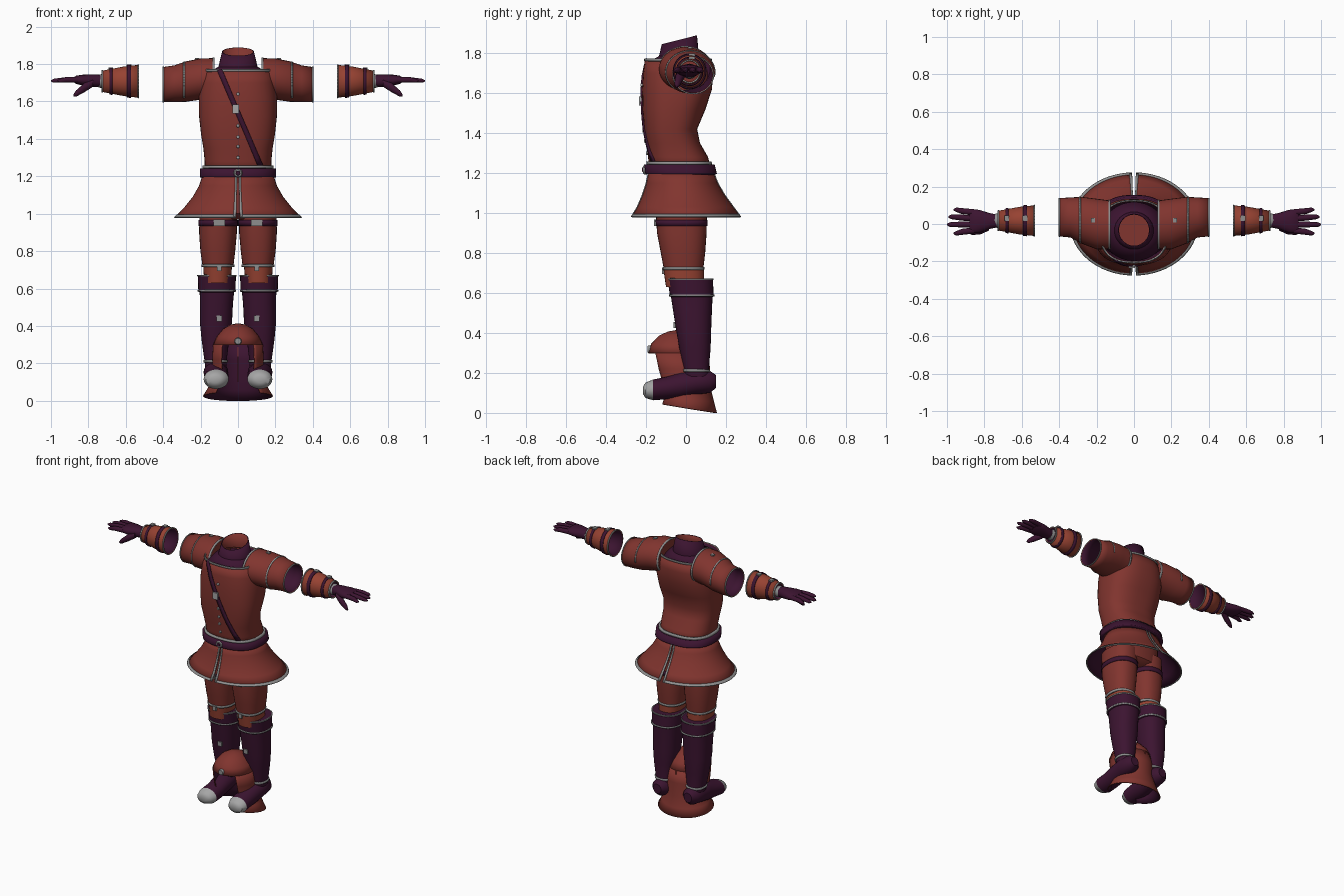
import bpy, math

if "Cube" in bpy.data.objects:
    bpy.data.objects.remove(bpy.data.objects["Cube"])

# ---------- colours ----------
def material(name, rgb):
    m = bpy.data.materials.new(name)
    m.diffuse_color = (*rgb, 1)
    m.use_nodes = True
    m.node_tree.nodes["Principled BSDF"].inputs["Base Color"].default_value = m.diffuse_color
    return m

RED = material("tunic red", (0.22, 0.035, 0.028))
ORANGE = material("bright red", (0.31, 0.055, 0.032))
PURPLE = material("dark purple", (0.045, 0.007, 0.03))
GREY = material("trim grey", (0.27, 0.27, 0.27))
PALE = material("metal grey", (0.38, 0.38, 0.38))

# ---------- helpers ----------
def make(name, verts, faces, mats, mirror=False, thick=0):
    me = bpy.data.meshes.new(name)
    me.from_pydata(verts, [], faces)
    for m in mats:
        me.materials.append(m)
    ob = bpy.data.objects.new(name, me)
    bpy.context.collection.objects.link(ob)
    bpy.ops.object.select_all(action='DESELECT')
    ob.select_set(True)
    bpy.context.view_layer.objects.active = ob
    bpy.ops.object.shade_smooth_by_angle(angle=math.radians(45))
    if thick:
        s = ob.modifiers.new("thickness", 'SOLIDIFY')
        s.thickness, s.offset, s.material_offset = thick, -1, len(mats) - 1
    if mirror:
        ob.modifiers.new("mirror", 'MIRROR').use_mirror_merge = False
    return ob

def loft(name, rings, mats, axis='z', mirror=False, p=2.0, caps=(True, True),
         arc=None, thick=0, n=32):
    """Rings: (position, centre a, centre b, radius a, radius b[, tilt]), ascending.
    a, b are the next two axes in cyclic order (x,y for z; y,z for x; z,x for y)."""
    k = 'xyz'.index(axis)
    a0, a1 = arc or (0, 2 * math.pi)
    cols = n if arc is None else n + 1
    verts, faces = [], []
    for r in rings:
        for j in range(cols):
            t = a0 + (a1 - a0) * j / n
            c, s = math.cos(t), math.sin(t)
            a = r[1] + r[3] * math.copysign(abs(c) ** (2 / p), c)
            b = r[2] + r[4] * math.copysign(abs(s) ** (2 / p), s)
            v = [0, 0, 0]
            v[k] = r[0] + (r[5] * b if len(r) > 5 else 0)
            v[(k + 1) % 3], v[(k + 2) % 3] = a, b
            verts.append(v)
    for i in range(len(rings) - 1):
        for j in range(n):
            q = (j + 1) % cols
            faces.append((i * cols + j, i * cols + q, (i + 1) * cols + q, (i + 1) * cols + j))
    if arc is None and caps[0]:
        faces.append(tuple(reversed(range(cols))))
    if arc is None and caps[1]:
        faces.append(tuple(range((len(rings) - 1) * cols, len(rings) * cols)))
    return make(name, verts, faces, mats, mirror, thick)

def ring_at(rings, pos, g=0):
    lo, hi = next(((a, b) for a, b in zip(rings, rings[1:]) if pos <= b[0]), rings[-2:])
    f = (pos - lo[0]) / (hi[0] - lo[0])
    r = [u + (v - u) * f for u, v in zip(lo[:5], hi[:5])]
    return (pos, r[1], r[2], r[3] + g, r[4] + g)

def band(name, rings, z0, z1, g, mat, **kw):
    """Strip that hugs a lofted part between two positions."""
    mids = [r[0] for r in rings if z0 < r[0] < z1]
    loft(name, [ring_at(rings, z, g) for z in [z0, *mids, z1]], [mat],
         caps=(False, False), thick=g + 0.003, **kw)

def box(name, c, s, mat, mirror=False):
    v = [[c[i] + s[i] / 2 * d[i] for i in range(3)] for d in
         [(x, y, z) for x in (-1, 1) for y in (-1, 1) for z in (-1, 1)]]
    f = [(0, 1, 3, 2), (4, 6, 7, 5), (0, 4, 5, 1), (2, 3, 7, 6), (0, 2, 6, 4), (1, 5, 7, 3)]
    return make(name, v, f, [mat], mirror)

def disc(name, x, y, z, r, mat):
    loft(name, [(y - 0.006, z, x, r * 0.8, r * 0.8), (y, z, x, r, r), (y + 0.012, z, x, r, r)],
         [mat], axis='y', n=12)

def front_y(rings, x, z, p):
    _, cx, cy, rx, ry = ring_at(rings, z)
    return cy - ry * (1 - min(1, abs((x - cx) / rx)) ** p) ** (1 / p)

OPEN = (False, False)

# ---------- torso ----------
P = 2.5
torso = [(1.20, 0, -.025, .18, .155), (1.28, 0, -.04, .178, .15), (1.35, 0, -.065, .185, .135),
         (1.42, 0, -.077, .197, .133), (1.52, 0, -.06, .208, .158), (1.62, 0, -.045, .21, .175),
         (1.70, 0, -.04, .20, .175), (1.77, 0, -.04, .178, .165)]
loft("tunic_body", torso, [RED, PURPLE], p=P, caps=OPEN, thick=.006, n=48)
band("neckline_trim", torso, 1.76, 1.773, .004, GREY, p=P, n=48)
loft("neck_collar", [(1.75, 0, -.04, .172, .158), (1.785, 0, -.035, .105, .10),
                     (1.875, 0, -.033, .085, .088, .25)], [PURPLE, RED], caps=OPEN, thick=.005)
band("waist_trim", torso, 1.24, 1.257, .012, GREY, p=P, n=48)
band("belt", torso, 1.195, 1.242, .024, PURPLE, p=P, n=48)
disc("belt_buckle", 0, -.208, 1.217, .024, GREY)
disc("belt_buckle_centre", 0, -.213, 1.217, .013, PURPLE)
for z in (1.64, 1.47, 1.41, 1.36, 1.30):
    disc("tunic_button", 0, front_y(torso, 0, z, P) - .002, z, .009, PALE)

# diagonal chest strap lying on the tunic front
sv, sf = [], []
for i in range(13):
    t = i / 12
    x, z = -.10 + .222 * t, 1.77 - .515 * t
    for s in (-1, 1):
        xx, zz = x + s * .012, z + s * .005
        sv.append((xx, front_y(torso, xx, min(zz, 1.77), P) - .008, zz))
    if i:
        sf.append((2 * i - 2, 2 * i, 2 * i + 1, 2 * i - 1))
make("chest_strap", sv, sf, [PURPLE], thick=.009)
box("chest_strap_buckle", (-.012, -.229, 1.56), (.036, .014, .046), PALE)

# ---------- sleeves and cuffs ----------
sleeve = [(.125, -.005, 1.722, .13, .11), (.20, 0, 1.72, .135, .11), (.28, .02, 1.706, .125, .108),
          (.34, .035, 1.695, .107, .098), (.402, .036, 1.69, .102, .094)]
loft("shoulder_sleeve", sleeve, [RED, PURPLE], 'x', True, caps=(True, False), thick=.006)
band("sleeve_inner_trim", sleeve, .125, .137, .004, GREY, axis='x', mirror=True)
band("sleeve_seam", sleeve, .285, .293, .003, GREY, axis='x', mirror=True,
     arc=(-.2, math.pi + .9))
band("sleeve_end_trim", sleeve, .396, .403, .002, GREY, axis='x', mirror=True)
box("shoulder_stud", (.22, .02, 1.826), (.022, .022, .012), GREY, True)

cuff = [(.53, .018, 1.708, .082, .088), (.61, .018, 1.708, .074, .079), (.73, .018, 1.708, .052, .056)]
loft("forearm_cuff", cuff, [ORANGE, PURPLE], 'x', True, caps=OPEN, thick=.006)
for x, w in ((.572, .022), (.672, .016)):
    band("cuff_strap", cuff, x, x + w, .006, PURPLE, axis='x', mirror=True)
band("cuff_edge_inner", cuff, .53, .537, .003, GREY, axis='x', mirror=True)
band("cuff_edge_outer", cuff, .722, .731, .003, GREY, axis='x', mirror=True)
for x, z in ((.583, 1.792), (.68, 1.777)):
    box("cuff_stud", (x, .03, z), (.026, .03, .012), GREY, True)

# ---------- gloves ----------
loft("glove_wrist", [(.725, .018, 1.709, .04, .038), (.745, .018, 1.709, .036, .034)],
     [GREY], 'x', True)
loft("glove_palm", [(.73, .016, 1.71, .034, .032), (.77, .016, 1.711, .042, .034),
                    (.83, .014, 1.714, .062, .029), (.865, .014, 1.716, .064, .022),
                    (.88, .014, 1.716, .055, .013)], [PURPLE], 'x', True, p=2.3, n=20)
for y0, y1, tip in ((.062, .076, .965), (.03, .038, .992), (-.002, -.003, 1.0), (-.034, -.05, .965)):
    loft("glove_finger", [(.855, y0, 1.716, .017, .016), (.92, (y0 + y1) / 2, 1.716, .016, .015),
                          (tip - .015, y1, 1.711, .012, .011), (tip, y1, 1.71, .004, .004)],
         [PURPLE], 'x', True, n=10)
loft("glove_thumb", [(.775, -.015, 1.70, .02, .022), (.82, -.035, 1.675, .02, .026),
                     (.865, -.045, 1.643, .014, .018), (.88, -.047, 1.633, .004, .006)],
     [PURPLE], 'x', True, n=10)

# ---------- split skirt ----------
skirt = [(.985, 0, 0, .335, .27), (1.03, 0, -.003, .29, .24), (1.09, 0, -.012, .242, .205),
         (1.15, 0, -.02, .208, .178), (1.21, 0, -.025, .188, .16)]
h = math.pi / 2
loft("skirt_panel", skirt, [RED, PURPLE], mirror=True, arc=(-h + .03, h - .03), thick=.006)
band("skirt_hem_trim", skirt, .982, .996, .004, GREY, mirror=True, arc=(-h + .03, h - .03))
for name, a in (("front", -h + .03), ("back", h - .075)):
    band("skirt_%s_slit_trim" % name, skirt, .985, 1.2, .004, GREY, mirror=True,
         arc=(a, a + .045), n=2)

# ---------- trousers ----------
loft("trouser_seat", [(.97, 0, -.025, .12, .09), (1.0, 0, -.025, .19, .13),
                      (1.2, 0, -.025, .175, .145)], [RED], p=2.4)
thigh = [(.715, .107, -.012, .082, .098), (.80, .108, -.015, .093, .111),
         (.90, .107, -.021, .101, .124), (1.06, .104, -.025, .10, .13)]
loft("trouser_leg", thigh, [RED], mirror=True, p=2.3)
band("knee_trim", thigh, .715, .729, .005, GREY, mirror=True, p=2.3)
band("thigh_strap", thigh, .935, .966, .005, PURPLE, mirror=True, p=2.3)
box("thigh_buckle", (.10, -.152, .951), (.06, .014, .034), GREY, True)
loft("knee_band", [(.63, .11, -.005, .07, .095), (.718, .109, -.011, .077, .102)],
     [ORANGE], mirror=True, p=2.3)
box("knee_stud", (.10, -.114, .71), (.026, .014, .03), GREY, True)

# ---------- boots ----------
boot = [(.14, .118, .06, .052, .062), (.22, .12, .052, .06, .062), (.32, .121, .045, .073, .078),
        (.42, .118, .038, .086, .088), (.52, .115, .032, .088, .098), (.58, .113, .029, .092, .104),
        (.583, .113, .029, .099, .109), (.672, .113, .021, .102, .114)]
loft("boot_shaft", boot, [PURPLE], mirror=True, p=2.3)
band("boot_cuff_trim", boot, .583, .593, .004, GREY, mirror=True, p=2.3)
band("boot_top_trim", boot, .664, .673, .003, GREY, mirror=True, p=2.3)
band("ankle_strap", boot, .205, .218, .006, GREY, mirror=True, p=2.3)
box("boot_buckle", (.10, front_y(boot, .1, .44, 2.3) - .003, .44), (.03, .014, .03), GREY, True)
foot = [(-.215, .113, .122, .018, .025), (-.203, .113, .12, .038, .052), (-.165, .115, .117, .052, .067),
        (-.10, .124, .114, .056, .064), (-.03, .138, .116, .064, .064), (.05, .152, .118, .06, .066),
        (.12, .155, .118, .055, .056), (.15, .157, .118, .032, .03)]
loft("boot_foot", foot[2:], [PURPLE], 'y', True, n=24)
loft("toe_cap", foot[:3] + [(-.164, .115, .117, .03, .04)], [PALE], 'y', True, n=24)

# ---------- hood resting between the feet ----------
hood = [(.025, 0, 0, .187, .155, -.16), (.07, 0, 0, .16, .14, -.10), (.13, 0, -.01, .136, .132, 0),
        (.22, 0, -.025, .138, .146, 0), (.30, 0, -.04, .133, .148, 0), (.345, 0, -.045, .112, .13, 0),
        (.385, 0, -.045, .078, .092, 0), (.407, 0, -.045, .04, .046, 0), (.414, 0, -.045, .006, .006, 0)]
loft("hood_sides", hood[:5], [RED, PURPLE], arc=(math.radians(-50), math.radians(230)),
     thick=.006, n=36)
loft("hood_crown", hood[4:], [RED, PURPLE], caps=(False, True), thick=.006)
disc("hood_badge", 0, -.186, .318, .02, GREY)
box("hood_inner_seam", (0, .108, .20), (.008, .008, .20), RED)
